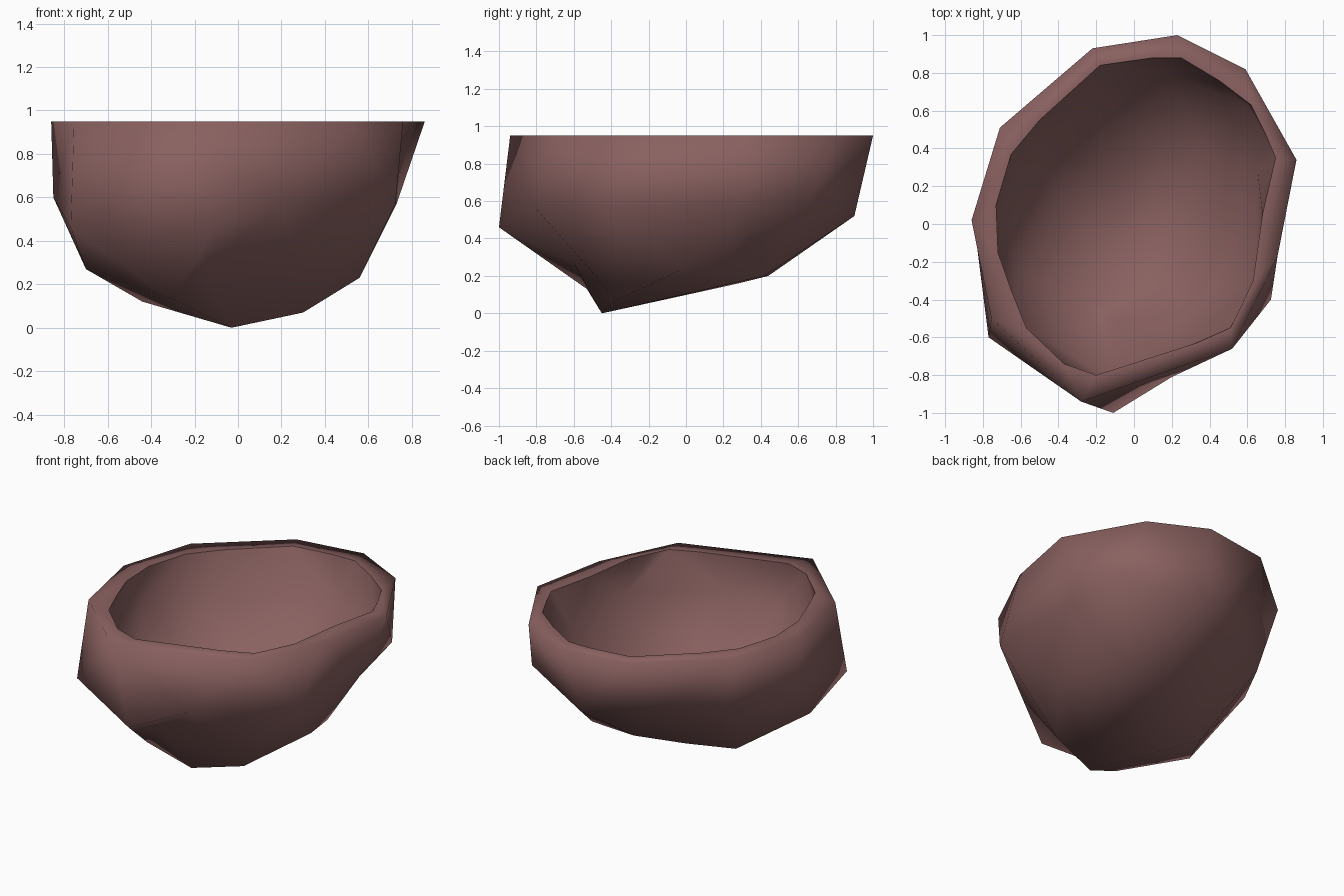
import bpy, bmesh
from mathutils import Vector

# Remove the default cube
cube = bpy.data.objects.get("Cube")
if cube:
    bpy.data.objects.remove(cube, do_unlink=True)

RIM_HEIGHT = 0.95
HOLLOW_SCALE = 0.88

# One flat colour for the whole shell
shell_colour = (0.25, 0.118, 0.116, 1.0)
material = bpy.data.materials.new("dusty brown")
material.use_nodes = True
material.diffuse_color = shell_colour
shader = material.node_tree.nodes["Principled BSDF"]
shader.inputs["Base Color"].default_value = shell_colour
shader.inputs["Roughness"].default_value = 0.8

# Outlines run clockwise from the back, one point per spoke
outer_rim = [(.23, 1), (.59, .82), (.86, .34), (.76, -.17), (.52, -.66),
             (-.28, -.94), (-.755, -.5), (-.86, .02), (-.71, .51), (-.22, .93)]
belly = [(.15, .9, .52), (.67, .67, .6), (.73, .28, .57), (.725, -.4, .57),
         (.2, -.81, .57), (-.11, -1, .46), (-.77, -.6, .46), (-.85, .03, .6),
         (-.62, .42, .53), (-.25, .68, .53)]
keel = [(.08, .44, .2), (.4, .42, .2), (.52, .2, .22), (.56, -.03, .23),
        (.3, -.37, .07), (-.15, -.6, .27), (-.3, -.53, .13), (-.7, -.31, .27),
        (-.44, .1, .12), (-.2, .28, .16)]
lowest_point = Vector((-.03, -.45, 0))

# The edge of the hollow has two points per spoke
inner_rim = [(.25, .88), (.45, .76), (.62, .63), (.7, .47), (.75, .35),
             (.68, .05), (.63, -.3), (.57, -.43), (.51, -.55), (.33, -.63),
             (-.2, -.8), (-.37, -.74), (-.57, -.55), (-.65, -.35),
             (-.72, -.15), (-.73, .1), (-.65, .37), (-.5, .55),
             (-.18, .84), (.1, .88)]
hollow_centre = Vector((.1, .3, 1.78))

bm = bmesh.new()


def add_ring(points):
    return [bm.verts.new(p) for p in points]


def flat_ring(outline):
    return add_ring((x, y, RIM_HEIGHT) for x, y in outline)


def hollowed(point):
    """Draw a point of the outer wall in to the inner wall."""
    return hollow_centre + (Vector(point) - hollow_centre) * HOLLOW_SCALE


def bridge(upper, lower):
    """Join two rings; the upper may have several points per spoke."""
    count = len(lower)
    step = len(upper) // count
    for i in range(count):
        j = (i + 1) % count
        span = [upper[(i * step + k) % len(upper)] for k in range(step + 1)]
        bm.faces.new(span + [lower[j], lower[i]])


def close(ring, tip):
    """Close a ring to a single point."""
    for i, vert in enumerate(ring):
        bm.faces.new((vert, ring[(i + 1) % len(ring)], tip))


# Outer wall
rim_ring = flat_ring(outer_rim)
belly_ring = add_ring(belly)
keel_ring = add_ring(keel)
bridge(rim_ring, belly_ring)
bridge(belly_ring, keel_ring)
close(keel_ring, bm.verts.new(lowest_point))

# Flat lip
lip_ring = flat_ring(inner_rim)
bridge(lip_ring, rim_ring)

# Hollow, a smaller and shallower copy of the outer wall
hollow_belly = add_ring(hollowed(p) for p in belly)
hollow_keel = add_ring(hollowed(p) for p in keel)
bridge(lip_ring, hollow_belly)
bridge(hollow_belly, hollow_keel)
close(hollow_keel, bm.verts.new(hollowed(lowest_point)))

# Smooth skin, split along its short diagonals, with a crisp edge at the hollow
bmesh.ops.recalc_face_normals(bm, faces=bm.faces)
bmesh.ops.triangulate(bm, faces=bm.faces, quad_method='SHORT_EDGE')
for face in bm.faces:
    face.smooth = True
for i, vert in enumerate(lip_ring):
    bm.edges.get((vert, lip_ring[i - 1])).smooth = False

mesh = bpy.data.meshes.new("hollow_shell")
bm.to_mesh(mesh)
bm.free()
mesh.materials.append(material)
shell = bpy.data.objects.new("hollow_shell", mesh)
bpy.context.collection.objects.link(shell)
